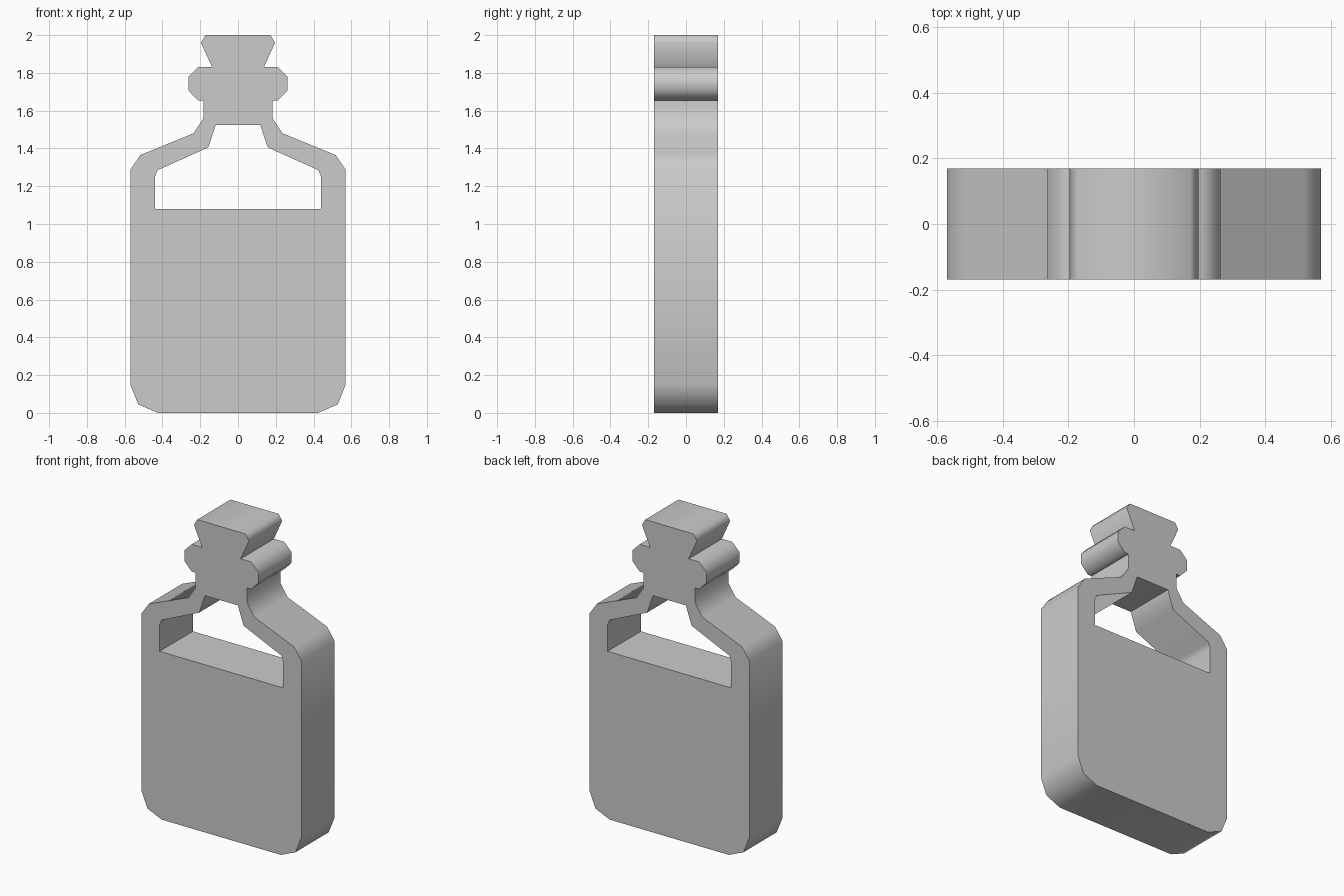
import bpy, bmesh, math

if "Cube" in bpy.data.objects:
    bpy.data.objects.remove(bpy.data.objects["Cube"])

DEPTH = 0.338

# Right half of the bottle silhouette, bottom to top: body, shoulder, neck, lip, stopper
OUTER = [(0.425, 0), (0.528, 0.045), (0.57, 0.15), (0.57, 1.288), (0.517, 1.365),
         (0.236, 1.48), (0.183, 1.56), (0.183, 1.655), (0.212, 1.655),
         (0.263, 1.708), (0.263, 1.778), (0.212, 1.83), (0.137, 1.83),
         (0.196, 1.96), (0.172, 2.0)]

# Right half of the empty window above the liquid
WINDOW = [(0.44, 1.08), (0.44, 1.25), (0.426, 1.285), (0.158, 1.405), (0.117, 1.525)]


def add_loop(curve, half):
    """Mirror a half profile into a closed outline."""
    pts = half + [(-x, z) for x, z in reversed(half)]
    spline = curve.splines.new('POLY')
    spline.points.add(len(pts) - 1)
    for p, (x, z) in zip(spline.points, pts):
        p.co = (x, z, 0, 1)
    spline.use_cyclic_u = True


# Bottle: filled outline with a window, extruded front to back
curve = bpy.data.curves.new("bottle", 'CURVE')
curve.dimensions = '2D'
curve.fill_mode = 'BOTH'
curve.extrude = DEPTH / 2
add_loop(curve, OUTER)
add_loop(curve, WINDOW)
bottle = bpy.data.objects.new("bottle", curve)
bpy.context.collection.objects.link(bottle)
bottle.rotation_euler = (math.pi / 2, 0, 0)

# Turn into one welded mesh
bpy.context.view_layer.objects.active = bottle
bottle.select_set(True)
bpy.ops.object.convert(target='MESH')
bottle = bpy.context.object
bpy.ops.object.transform_apply(location=False, rotation=True, scale=False)
bm = bmesh.new()
bm.from_mesh(bottle.data)
bmesh.ops.remove_doubles(bm, verts=bm.verts[:], dist=0.0005)
bmesh.ops.recalc_face_normals(bm, faces=bm.faces[:])
bm.to_mesh(bottle.data)
bm.free()

# Soft rim shading, crisp front and back edges
bpy.ops.object.shade_smooth_by_angle(angle=math.radians(65))
